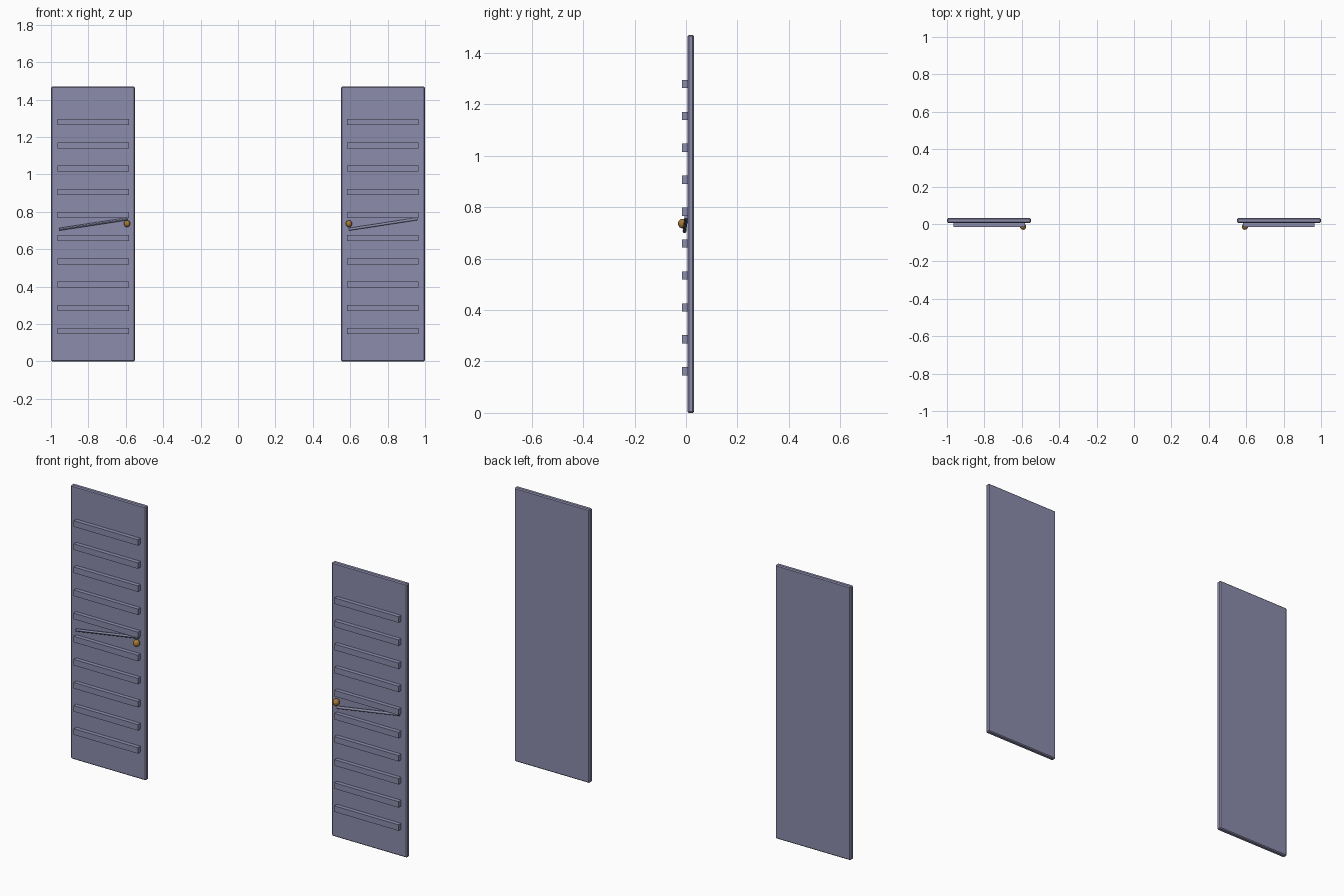
import bpy
from mathutils import Vector

if "Cube" in bpy.data.objects:
    bpy.data.objects.remove(bpy.data.objects["Cube"])


def material(name, rgb):
    m = bpy.data.materials.new(name)
    m.diffuse_color = (*rgb, 1)
    m.use_nodes = True
    m.node_tree.nodes["Principled BSDF"].inputs["Base Color"].default_value = m.diffuse_color
    return m


SLATE = material("slate_violet", (0.262, 0.262, 0.413))
BRASS = material("brass", (0.376, 0.188, 0.035))


def box(name, lo, hi, bevel=0):
    lo, hi = Vector(lo), Vector(hi)
    bpy.ops.mesh.primitive_cube_add(size=1, location=(lo + hi) / 2)
    ob = bpy.context.object
    ob.name = name
    ob.scale = hi - lo
    bpy.ops.object.transform_apply(location=False, rotation=False, scale=True)
    ob.data.materials.append(SLATE)
    if bevel:
        b = ob.modifiers.new("bevel", 'BEVEL')
        b.width = bevel
        b.segments = 1
    return ob


def rod(name, a, b, radius):
    a, b = Vector(a), Vector(b)
    bpy.ops.mesh.primitive_cylinder_add(vertices=12, radius=radius,
                                        depth=(b - a).length, location=(a + b) / 2)
    ob = bpy.context.object
    ob.name = name
    ob.rotation_euler = (b - a).to_track_quat('Z', 'Y').to_euler()
    ob.data.materials.append(SLATE)
    bpy.ops.object.shade_smooth_by_angle()


for side, s in (("left", -1), ("right", 1)):
    # door panel with softened edges
    x0, x1 = sorted((s * 0.552, s * 0.999))
    box(f"{side}_door_panel", (x0, 0.006, 0), (x1, 0.031, 1.47), 0.005)

    # ten raised horizontal slats
    x0, x1 = sorted((s * 0.584, s * 0.965))
    for i in range(10):
        z = 0.162 + i * 0.1241
        box(f"{side}_slat_{i + 1}", (x0, -0.016, z - 0.016), (x1, 0.008, z + 0.016))

    # slanted rod, sinking into the panel at its upper end
    rod(f"{side}_slanted_rod", (x0 + 0.008, -0.006, 0.706),
        (x1 - 0.006, 0.001, 0.762), 0.007)

    # door knob
    bpy.ops.mesh.primitive_uv_sphere_add(segments=16, ring_count=10, radius=0.017,
                                         location=(s * 0.593, -0.014, 0.736))
    knob = bpy.context.object
    knob.name = f"{side}_door_knob"
    knob.scale = (1, 1, 1.1)
    knob.data.materials.append(BRASS)
    bpy.ops.object.shade_smooth_by_angle()
